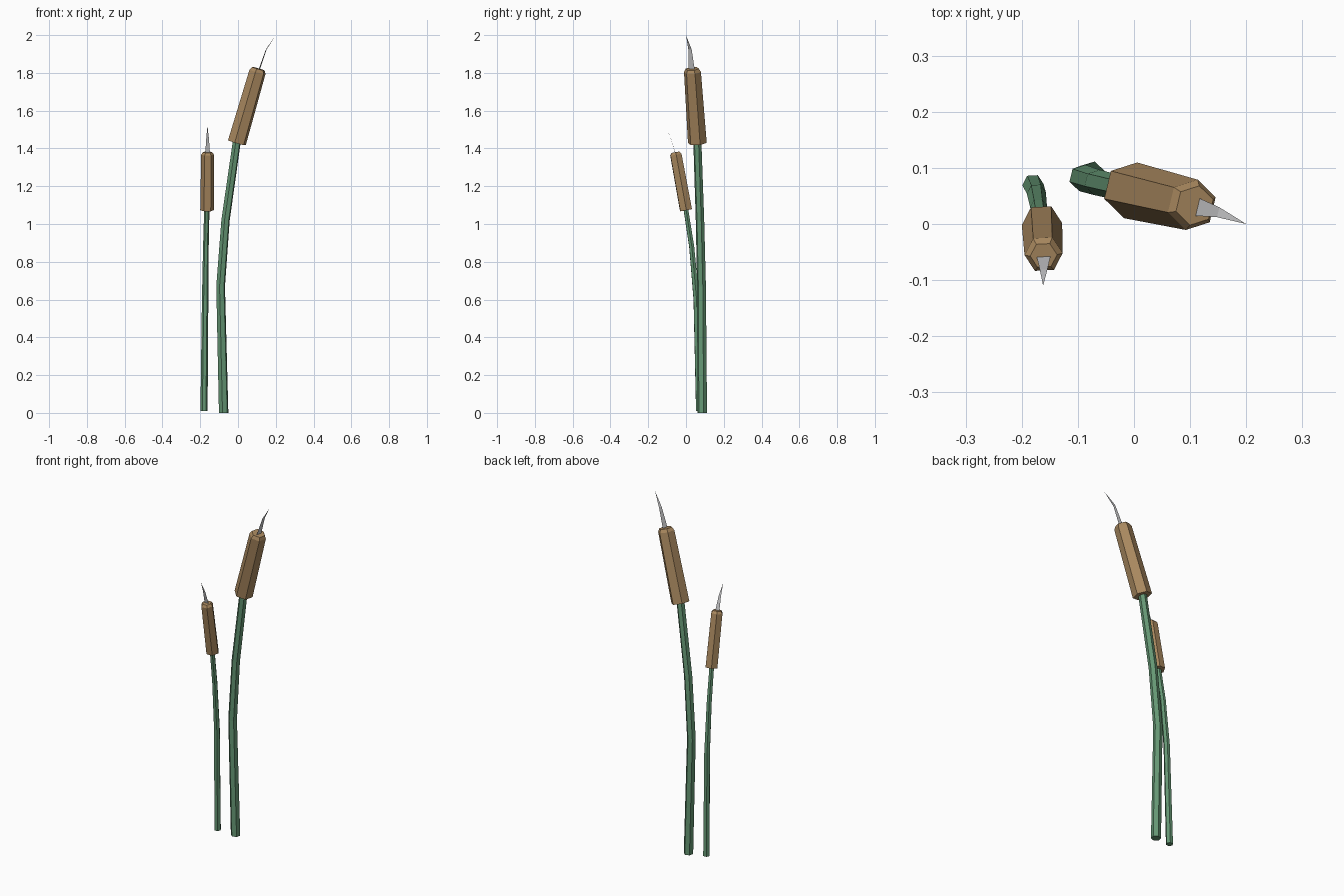
import bpy
import math
from mathutils import Vector

if "Cube" in bpy.data.objects:
    bpy.data.objects.remove(bpy.data.objects["Cube"])


def material(name, rgb):
    m = bpy.data.materials.new(name)
    m.diffuse_color = (*rgb, 1)
    m.use_nodes = True
    m.node_tree.nodes["Principled BSDF"].inputs["Base Color"].default_value = m.diffuse_color
    return m


GREEN = material("stem green", (0.13, 0.31, 0.175))
BROWN = material("seed head brown", (0.40, 0.25, 0.115))
GREY = material("spike grey", (0.6, 0.6, 0.61))
SIDES = 6


def mesh_object(name, verts, faces, mat):
    me = bpy.data.meshes.new(name)
    me.from_pydata(verts, [], faces)
    me.materials.append(mat)
    ob = bpy.data.objects.new(name, me)
    bpy.context.collection.objects.link(ob)
    return ob


def tube(name, path, radii, side, mat, axis=None):
    """Capped six-sided tube; a corner of each ring points along 'side'."""
    pts = [Vector(p) for p in path]
    n = len(pts)
    verts, faces = [], []
    for i, (p, r) in enumerate(zip(pts, radii)):
        if axis:
            t = axis
        elif i == 0:
            t = Vector((0, 0, 1))
        else:
            t = (pts[min(i + 1, n - 1)] - pts[i - 1]).normalized()
        u = (side - t * side.dot(t)).normalized()
        v = t.cross(u)
        for k in range(SIDES):
            a = 2 * math.pi * k / SIDES
            verts.append(p + (u * math.cos(a) + v * math.sin(a)) * r)
    for i in range(n - 1):
        for k in range(SIDES):
            a, b = i * SIDES + k, i * SIDES + (k + 1) % SIDES
            faces.append((a, b, b + SIDES, a + SIDES))
    faces.append(tuple(reversed(range(SIDES))))
    faces.append(tuple(range((n - 1) * SIDES, n * SIDES)))
    return mesh_object(name, verts, faces, mat)


def cattail(prefix, stem, stem_radii, head, head_radii, bevel, spike, spike_w):
    bottom, top = Vector(head[0]), Vector(head[1])
    axis = (top - bottom).normalized()
    side = Vector((-axis.y, axis.x, 0)).normalized()
    # bent stem
    tube(prefix + "_stem", stem, stem_radii, side, GREEN)
    # seed head with a bevelled top
    tube(prefix + "_seed_head", [bottom, top - axis * bevel, top],
         head_radii, side, BROWN, axis)
    # flat curved spike on top
    base, mid, tip = (Vector(p) for p in spike)
    verts = [base - side * spike_w, base + side * spike_w,
             mid + side * spike_w * 0.55, mid - side * spike_w * 0.55, tip]
    mesh_object(prefix + "_spike", verts, [(0, 1, 2, 3), (3, 2, 4)], GREY)


cattail("tall_cattail",
        [(-0.076, 0.086, 0), (-0.092, 0.082, 0.67), (-0.066, 0.074, 1.02), (-0.006, 0.06, 1.44)],
        [0.026, 0.024, 0.023, 0.022],
        [(-0.006, 0.06, 1.43), (0.108, 0.033, 1.822)], [0.051, 0.046, 0.036], 0.018,
        [(0.11, 0.031, 1.81), (0.15, 0.021, 1.925), (0.2, 0.0, 2.0)], 0.0165)

cattail("short_cattail",
        [(-0.18, 0.07, 0.01), (-0.174, 0.055, 0.6), (-0.17, 0.03, 0.88), (-0.165, -0.001, 1.08)],
        [0.019, 0.017, 0.015, 0.014],
        [(-0.164, 0.0, 1.073), (-0.161, -0.056, 1.38)], [0.036, 0.034, 0.024], 0.013,
        [(-0.161, -0.057, 1.375), (-0.161, -0.081, 1.455), (-0.162, -0.11, 1.52)], 0.0125)
